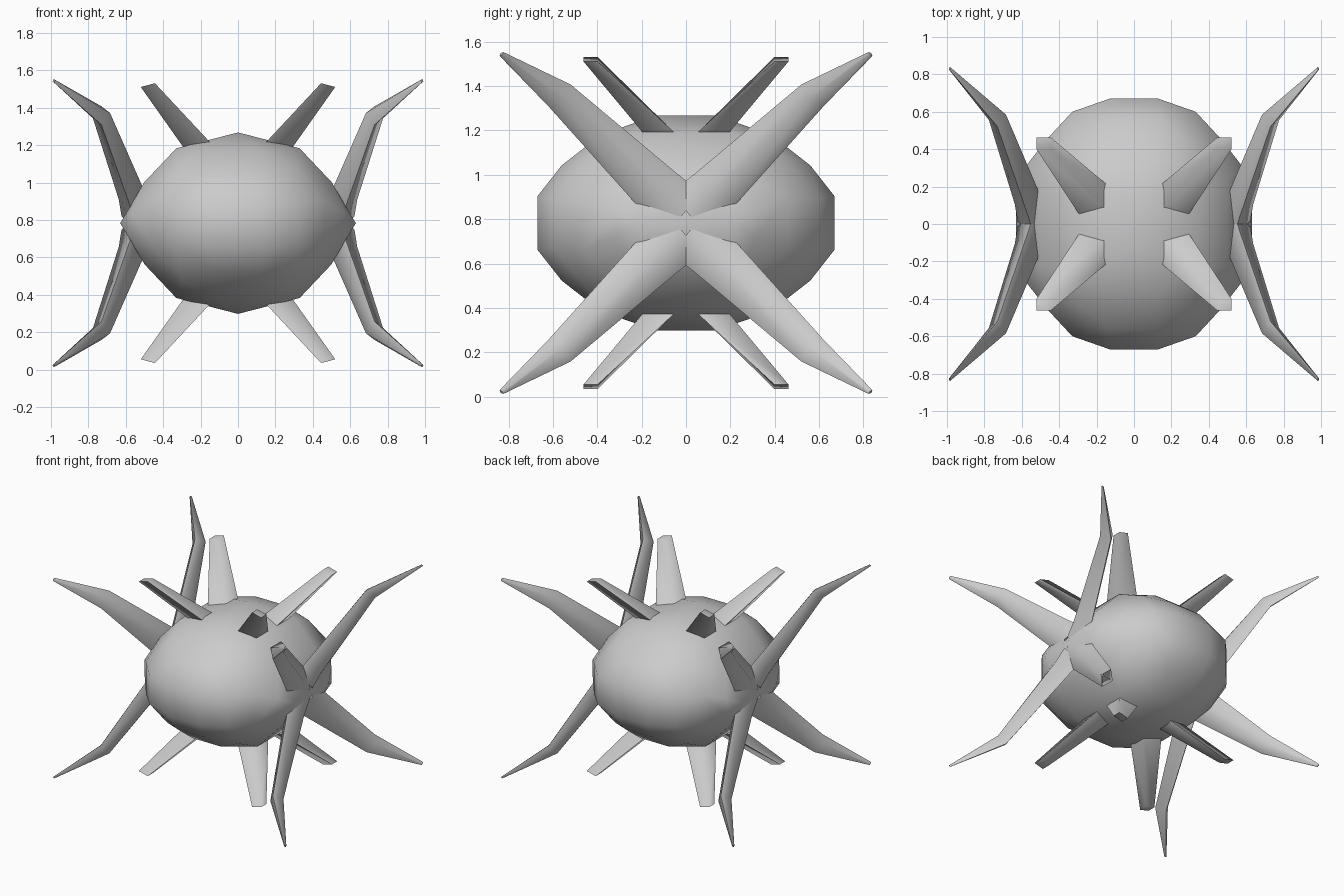
import bpy, bmesh
from itertools import product
from mathutils import Vector

if "Cube" in bpy.data.objects:
    bpy.data.objects.remove(bpy.data.objects["Cube"])

CZ = 0.783
SIGNS = list(product((1, -1), repeat=3))


def finish(name, bm, angle):
    bmesh.ops.recalc_face_normals(bm, faces=bm.faces)
    me = bpy.data.meshes.new(name)
    bm.to_mesh(me)
    bm.free()
    ob = bpy.data.objects.new(name, me)
    bpy.context.collection.objects.link(ob)
    ob.location.z = CZ
    bpy.ops.object.select_all(action='DESELECT')
    ob.select_set(True)
    bpy.context.view_layer.objects.active = ob
    bpy.ops.object.shade_smooth_by_angle(angle=angle)


def loft(name, rings, signs):
    # closed skin through four-point rings, mirrored by the signs
    bm = bmesh.new()
    vs = [[bm.verts.new([c * s for c, s in zip(p, signs)]) for p in r] for r in rings]
    for a, b in zip(vs, vs[1:]):
        for i in range(4):
            j = (i + 1) % 4
            bm.faces.new((a[i], a[j], b[j], b[i]))
    bm.faces.new(vs[0])
    bm.faces.new(vs[-1])
    finish(name, bm, 1.3)


# Faceted round body: one octant of points, mirrored and hulled
octant = [(0, .13, .485), (.33, .23, .40), (.5, .23, .22), (.63, .20, 0),
          (.13, .67, .12), (.33, .60, .11), (.13, .56, .26), (.46, .46, .12),
          (.30, .43, .31), (.12, .38, .40), (.57, .32, .06)]
bm = bmesh.new()
for p in {tuple(c * s for c, s in zip(p, sg)) for p in octant for sg in SIGNS}:
    bm.verts.new(p)
bmesh.ops.convex_hull(bm, input=bm.verts)
bmesh.ops.dissolve_limit(bm, angle_limit=0.02, verts=bm.verts, edges=bm.edges)
finish("body", bm, 0.8)

# Bent legs on both sides: centre, in-out radius, sideways radius
path = [((.535, .03, .05), .09, .13), ((.565, .12, .14), .075, .115),
        ((.73, .57, .575), .05, .07), ((.985, .832, .762), .008, .012)]
side = Vector((0, 1, -1)).normalized()
leg_rings = []
for i, (c, ru, rv) in enumerate(path):
    a = Vector(path[max(i - 1, 0)][0])
    b = Vector(path[min(i + 1, 3)][0])
    u = (b - a).normalized().cross(side).normalized()
    c = Vector(c)
    leg_rings.append([c + u * ru, c + side * rv, c - u * ru, c - side * rv])

# Straight blunt spikes on top and underneath, with level ends
spike_rings = []
for x, y, z, hx, hy in ((.13, .05, .32, .10, .085), (.22, .135, .42, .082, .07),
                        (.482, .43, .738, .038, .032)):
    tilt = .01 if z > .7 else 0
    spike_rings.append([(x - hx, y - hy, z + tilt), (x + hx, y - hy, z - tilt),
                        (x + hx, y + hy, z - tilt), (x - hx, y + hy, z + tilt)])

for sg in SIGNS:
    loft("side_leg", leg_rings, sg)
    loft("spike", spike_rings, sg)
